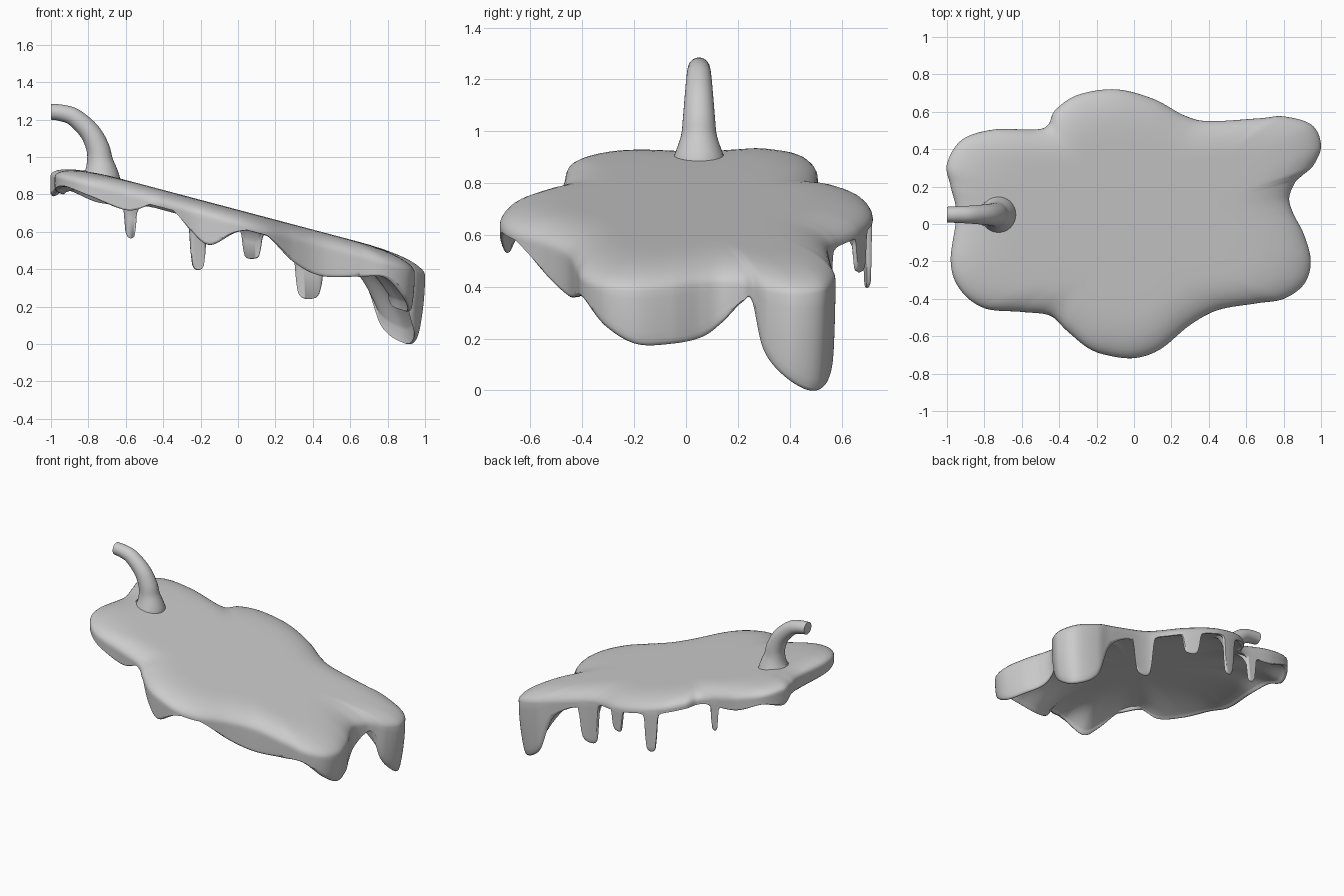
import bpy, bmesh, math
from mathutils import Vector

if "Cube" in bpy.data.objects:
    bpy.data.objects.remove(bpy.data.objects["Cube"])

# Outline of the sheet seen from above, with height of the hanging hem: x, y, hem z
RIM = [(-.95, .05, .80), (-.98, -.2, .82), (-.93, -.35, .84), (-.8, -.45, .79), (-.6, -.47, .715),
       (-.45, -.49, .75), (-.36, -.57, .725), (-.25, -.66, .60), (-.15, -.70, .53), (0, -.717, .60),
       (.14, -.67, .59), (.3, -.54, .44), (.45, -.46, .365), (.65, -.425, .36), (.8, -.4, .355),
       (.91, -.32, .25), (.945, -.2, .18), (.91, -.06, .18), (.85, .06, .205), (.83, .14, .26),
       (.86, .22, .34), (.9, .26, .345), (.96, .315, .15), (1.0, .42, .04), (.95, .53, .0),
       (.8, .575, .09), (.67, .565, .36), (.4, .55, .52), (.27, .58, .56), (.1, .67, .6),
       (-.1, .72, .65), (-.3, .69, .69), (-.42, .61, .72), (-.46, .53, .73), (-.53, .505, .74),
       (-.75, .505, .755), (-.92, .45, .82), (-1.0, .32, .79), (-.98, .2, .82)]
# Thin drips along the back: x, tip z, half width
DRIPS = [(-.583, .565, .027), (-.217, .395, .043), (.075, .455, .053), (.385, .24, .075)]


def spline(pts, steps, closed):
    """Catmull-Rom samples through points of any dimension."""
    n, out = len(pts), []
    get = (lambda i: pts[i % n]) if closed else (lambda i: pts[max(0, min(n - 1, i))])
    for i in range(n if closed else n - 1):
        for k in range(steps):
            t = k / steps
            out.append(tuple(
                .5 * (2 * b + (c - a) * t + (2 * a - 5 * b + 4 * c - d) * t * t
                      + (3 * b - a - 3 * c + d) * t ** 3)
                for a, b, c, d in zip(get(i - 1), get(i), get(i + 1), get(i + 2))))
    if not closed:
        out.append(pts[-1])
    return out


def loft(name, rings, angle):
    """Skin a list of closed rings and cap both ends."""
    bm = bmesh.new()
    rows = [[bm.verts.new(p) for p in r] for r in rings]
    n = len(rows[0])
    for a, b in zip(rows, rows[1:]):
        for i in range(n):
            j = (i + 1) % n
            bm.faces.new((a[i], a[j], b[j], b[i]))
    bm.faces.new(rows[0])
    bm.faces.new(rows[-1])
    bmesh.ops.recalc_face_normals(bm, faces=bm.faces)
    me = bpy.data.meshes.new(name)
    bm.to_mesh(me)
    bm.free()
    ob = bpy.data.objects.new(name, me)
    bpy.context.collection.objects.link(ob)
    bpy.ops.object.select_all(action='DESELECT')
    ob.select_set(True)
    bpy.context.view_layer.objects.active = ob
    bpy.ops.object.shade_smooth_by_angle(angle=math.radians(angle))
    return ob


def top(x):
    return .718 - .265 * x


# Hem with the narrow drips added: a flat-sided finger with a flared root
rim = []
for x, y, base in spline(RIM, 24, True):
    z = base
    if y > .4:
        for dx, tip, w in DRIPS:
            u = abs(x - dx) / w
            z += min(tip - base, 0) * (.82 * math.exp(-u ** 9) + .18 * math.exp(-(u / 1.2) ** 2))
    rim.append((x, y, max(z, 0), base))

DROP, THICK = .085, .035


def surface_ring(s):
    """Ring of the sloping top, rounding over at the shoulder."""
    t = max(0, (s - .62) / .38)
    d = DROP * (1 - math.sqrt(max(0, 1 - t ** 2.5)))
    return [(x * s, y * s, top(x * s) - d) for x, y, z, b in rim]


def hem(x, z):
    """Skirt height and how far it draws inward per unit."""
    return max(top(x) - DROP - z, .012), .012 + .1 * max(x, 0) ** 4


def skirt_ring(f, inset=0, lift=0):
    """Ring of the hanging skirt, f = 0 at the shoulder and 1 at the hem."""
    out = []
    for x, y, z, b in rim:
        h, c = hem(x, z)
        k = 1 - c * h * f * f - inset
        out.append((x * k, y * k, top(x) - DROP - (h - min(lift, h * .5)) * f))
    return out


def under_ring(s):
    """Hollow underside, rising smoothly from the hem to the middle."""
    out = []
    for x, y, z, b in rim:
        h, c = hem(x, z)
        k = s * (1 - c * h * s ** 6)
        low = max(top(x) - THICK - b, .03) * s ** 5 + (b - z) * s ** 25
        out.append((x * k, y * k, top(x * k) - THICK - low))
    return out


scales = [.02, .3, .5, .62, .7, .77, .83, .87, .91, .94, .965, .985, .996, 1]
rings = [surface_ring(s) for s in scales]
rings += [skirt_ring(f) for f in (.15, .3, .45, .6, .75, .88)]
rings += [skirt_ring(1, 0, .012), skirt_ring(1, .006, .003), skirt_ring(1, .014, 0),
          skirt_ring(1, .022, .003)]
rings += [under_ring(s) for s in (.97, .96, .95, .935, .92, .9, .87, .83, .78, .7, .6, .5, .35, .2, .02)]
loft("dripping_sheet", rings, 60)

# Curved stem on the high end: x, z, radius
STEM = [(-.733, .888, .101), (-.73, .90, .098), (-.738, .98, .070), (-.75, 1.05, .062),
        (-.793, 1.135, .055), (-.875, 1.212, .048), (-.945, 1.236, .044), (-1.0, 1.242, .042)]
path = spline(STEM, 5, False)
stem = []
for i, (x, z, r) in enumerate(path):
    a, b = path[max(i - 1, 0)], path[min(i + 1, len(path) - 1)]
    tan = Vector((b[0] - a[0], 0, b[1] - a[1])).normalized()
    if i < 8:
        tan = tan.lerp(Vector((.256, 0, .967)), 1 - i / 8).normalized()
    if i == len(path) - 1:
        tan = Vector((-1, 0, 0))
    side = Vector((0, 1, 0))
    up = tan.cross(side)
    stem.append([Vector((x, .05, z)) + r * (math.cos(q) * side + math.sin(q) * up)
                 for q in (math.tau * k / 32 for k in range(32))])
loft("stem", stem, 40)
